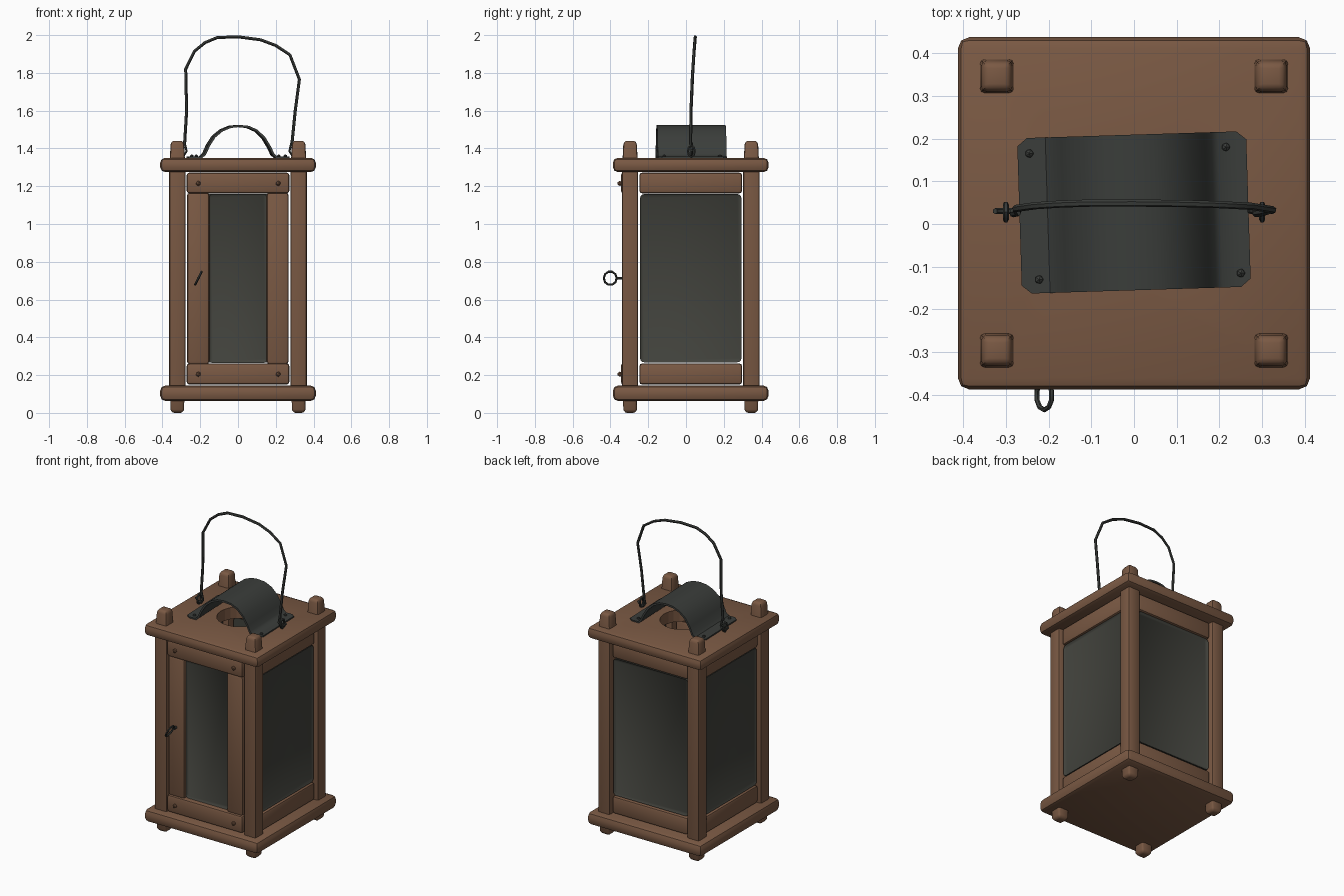
import bpy, bmesh, math
from mathutils import Matrix, Vector

if "Cube" in bpy.data.objects:
    bpy.data.objects.remove(bpy.data.objects["Cube"])

CY = 0.025  # the body sits slightly behind the origin because of the ring pull


def material(name, rgb):
    m = bpy.data.materials.new(name)
    m.diffuse_color = (*rgb, 1)
    m.use_nodes = True
    m.node_tree.nodes["Principled BSDF"].inputs["Base Color"].default_value = m.diffuse_color
    return m


WOOD = material("brown wood", (0.195, 0.100, 0.057))
GLASS = material("dark glass", (0.053, 0.054, 0.045))
METAL = material("dark iron", (0.043, 0.047, 0.043))


def finish(bm, name, mat, bevel=0, segs=2, smooth=True, matrix=None):
    bmesh.ops.recalc_face_normals(bm, faces=bm.faces)
    if matrix:
        bm.transform(matrix)
    me = bpy.data.meshes.new(name)
    bm.to_mesh(me)
    bm.free()
    ob = bpy.data.objects.new(name, me)
    bpy.context.collection.objects.link(ob)
    me.materials.append(mat)
    bpy.ops.object.select_all(action='DESELECT')
    ob.select_set(True)
    bpy.context.view_layer.objects.active = ob
    if bevel:
        b = ob.modifiers.new("bevel", 'BEVEL')
        b.width, b.segments, b.limit_method = bevel, segs, 'ANGLE'
        b.angle_limit = math.radians(35)
        bpy.ops.object.modifier_apply(modifier="bevel")
    if smooth:
        bpy.ops.object.shade_smooth_by_angle(angle=math.radians(40))
    return ob


def box(name, lo, hi, mat=WOOD, bevel=0.015, matrix=None):
    lo, hi = Vector(lo), Vector(hi)
    bm = bmesh.new()
    bmesh.ops.create_cube(bm, size=1)
    bm.transform(Matrix.Translation((lo + hi) / 2) @ Matrix.Diagonal((*(hi - lo), 1)))
    return finish(bm, name, mat, bevel, matrix=matrix)


def wire(name, points, radius, closed=False):
    cu = bpy.data.curves.new(name, 'CURVE')
    cu.dimensions, cu.bevel_depth, cu.bevel_resolution = '3D', radius, 1
    cu.use_fill_caps = True
    sp = cu.splines.new('POLY')
    sp.points.add(len(points) - 1)
    for p, co in zip(sp.points, points):
        p.co = (*co, 1)
    sp.use_cyclic_u = closed
    ob = bpy.data.objects.new(name, cu)
    bpy.context.collection.objects.link(ob)
    cu.materials.append(METAL)
    bpy.ops.object.select_all(action='DESELECT')
    ob.select_set(True)
    bpy.context.view_layer.objects.active = ob
    bpy.ops.object.convert(target='MESH')
    bpy.ops.object.shade_smooth_by_angle(angle=math.radians(50))


def nail(name, pos, mat, matrix=None, r=0.012):
    bm = bmesh.new()
    bmesh.ops.create_icosphere(bm, subdivisions=1, radius=r)
    bm.transform(Matrix.Translation(pos))
    finish(bm, name, mat, matrix=matrix)


def glass_panel(name, half, z0, z1, depth, matrix):
    # rounded pane with a thin raised rim, facing local -y
    bm, r = bmesh.new(), 0.02
    vs = []
    for i, (sx, z) in enumerate([(1, z1 - r), (-1, z1 - r), (-1, z0 + r), (1, z0 + r)]):
        for j in range(4):
            a = math.radians(90 * i + 30 * j)
            vs.append(bm.verts.new((sx * (half - r) + r * math.cos(a), -depth, z + r * math.sin(a))))
    f = bm.faces.new(vs)
    ext = bmesh.ops.extrude_face_region(bm, geom=[f])
    bmesh.ops.translate(bm, vec=(0, 0.025, 0),
                        verts=[e for e in ext['geom'] if isinstance(e, bmesh.types.BMVert)])
    bmesh.ops.recalc_face_normals(bm, faces=bm.faces)
    front = min(bm.faces, key=lambda q: q.calc_center_median().y)
    bmesh.ops.inset_region(bm, faces=[front], thickness=0.01, depth=0)
    bmesh.ops.translate(bm, vec=(0, 0.008, 0), verts=front.verts)
    finish(bm, name, GLASS, matrix=matrix)


# base and roof boards
box("base_board", (-0.412, CY - 0.412, 0.063), (0.412, CY + 0.412, 0.145), bevel=0.028)
roof = box("roof_board", (-0.412, CY - 0.412, 1.275), (0.412, CY + 0.412, 1.35), bevel=0.026)

# round smoke hole through the roof
bm = bmesh.new()
bmesh.ops.create_cone(bm, cap_ends=True, segments=24, radius1=0.14, radius2=0.14, depth=0.3,
                      matrix=Matrix.Translation((0, CY, 1.31)))
cutter = finish(bm, "hole_cutter", WOOD, smooth=False)
cutter.hide_render = True
bpy.context.view_layer.objects.active = roof
mod = roof.modifiers.new("hole", 'BOOLEAN')
mod.operation, mod.object, mod.solver = 'DIFFERENCE', cutter, 'EXACT'
bpy.ops.object.modifier_apply(modifier="hole")
bpy.data.objects.remove(cutter)

# corner posts with narrower pegs through both boards
PROFILE = [(0.0, 0.027), (0.018, 0.036), (0.10, 0.037), (0.13, 0.043), (1.29, 0.043),
           (1.32, 0.041), (1.42, 0.036), (1.44, 0.029)]
for sx in (-1, 1):
    for sy in (-1, 1):
        bm, rings = bmesh.new(), []
        for z, h in PROFILE:
            rings.append([bm.verts.new((a * h, b * h, z))
                          for a, b in ((-1, -1), (1, -1), (1, 1), (-1, 1))])
        for p, q in zip(rings, rings[1:]):
            for i in range(4):
                bm.faces.new((p[i], p[(i + 1) % 4], q[(i + 1) % 4], q[i]))
        bm.faces.new(rings[0])
        bm.faces.new(rings[-1])
        finish(bm, "corner_post", WOOD, 0.011, matrix=Matrix.Translation((sx * 0.321, CY + sy * 0.321, 0)))

# rails on all four sides, panes on three sides
for k, side in enumerate(("front", "right", "back", "left")):
    M = Matrix.Translation((0, CY, 0)) @ Matrix.Rotation(k * math.pi / 2, 4, 'Z')
    d = 0.37 if k == 0 else 0.348
    box(side + "_top_rail", (-0.272, -d, 1.162), (0.272, -0.295, 1.272), matrix=M)
    box(side + "_bottom_rail", (-0.272, -d, 0.15), (0.272, -0.295, 0.262), matrix=M)
    if k:
        glass_panel(side + "_pane", 0.268, 0.268, 1.158, 0.338, M)

# door: two stiles, a narrow pane and nails
F = Matrix.Translation((0, CY, 0))
box("door_left_stile", (-0.27, -0.362, 0.258), (-0.152, -0.30, 1.166), matrix=F)
box("door_right_stile", (0.152, -0.362, 0.258), (0.268, -0.30, 1.166), matrix=F)
glass_panel("door_pane", 0.154, 0.264, 1.16, 0.343, F)
for x in (-0.21, 0.213):
    for z in (0.205, 1.215):
        nail("door_nail", (x, -0.375, z), WOOD, F, 0.014)

# ring pull on a short pin
ring = []
for i in range(10):
    a = 2 * math.pi * i / 10
    s = math.sin(a) * 0.036
    ring.append((-0.21 + s * 0.5, -0.401 + 0.034 * math.cos(a), 0.713 + s))
wire("door_ring", ring, 0.006, True)
wire("door_ring_pin", [(-0.21, -0.33, 0.713), (-0.21, -0.37, 0.713)], 0.008)

# bent metal smoke cover with flat flanges and clipped corners
ARCH = [(-0.268, 1.352), (-0.245, 1.352), (-0.2, 1.353), (-0.18, 1.37), (-0.16, 1.415), (-0.13, 1.462),
        (-0.09, 1.495), (-0.045, 1.514), (0, 1.519), (0.05, 1.514), (0.095, 1.494),
        (0.135, 1.455), (0.165, 1.405), (0.182, 1.368), (0.2, 1.353), (0.245, 1.352), (0.268, 1.352)]
bm, rows = bmesh.new(), []
for i, (x, z) in enumerate(ARCH):
    h = 0.163 if i in (0, len(ARCH) - 1) else 0.182
    rows.append([bm.verts.new((x, s * h, z)) for s in (-1, 1)])
for p, q in zip(rows, rows[1:]):
    bm.faces.new((p[0], q[0], q[1], p[1]))
C = Matrix.Translation((0, CY + 0.002, 0)) @ Matrix.Rotation(math.radians(1.8), 4, 'Z')
cover = finish(bm, "smoke_cover", METAL, smooth=False, matrix=C)
sol = cover.modifiers.new("thickness", 'SOLIDIFY')
sol.thickness, sol.offset = 0.012, 0
bpy.ops.object.modifier_apply(modifier="thickness")
bpy.ops.object.shade_smooth_by_angle(angle=math.radians(40))
for x, y in ((-0.245, 0.165), (0.215, 0.18), (0.25, -0.115), (-0.222, -0.13)):
    nail("cover_nail", (x, y, 1.358), METAL, r=0.011)

# eyelets and wire carrying handle
for sx in (-1, 1):
    loop = [(sx * 0.30, 0.028 + 0.018 * math.cos(a), 1.385 + 0.03 * math.sin(a))
            for a in (2 * math.pi * i / 8 for i in range(8))]
    wire("handle_eyelet", loop, 0.007, True)
    wire("handle_hook", [(sx * x, 0.03, z) for x, z in
                         ((0.283, 1.43), (0.272, 1.385), (0.285, 1.365), (0.31, 1.37), (0.325, 1.39))], 0.007)
HANDLE = [(-0.283, 1.42), (-0.272, 1.6), (-0.277, 1.82), (-0.23, 1.915), (-0.175, 1.96), (-0.11, 1.987),
          (0, 1.991), (0.12, 1.975), (0.2, 1.945), (0.275, 1.895), (0.325, 1.765),
          (0.303, 1.6), (0.285, 1.42)]
wire("carrying_handle", [(x, 0.024 + 0.025 * max(0, (z - 1.42) / 0.57) ** 2, z) for x, z in HANDLE], 0.0085)
